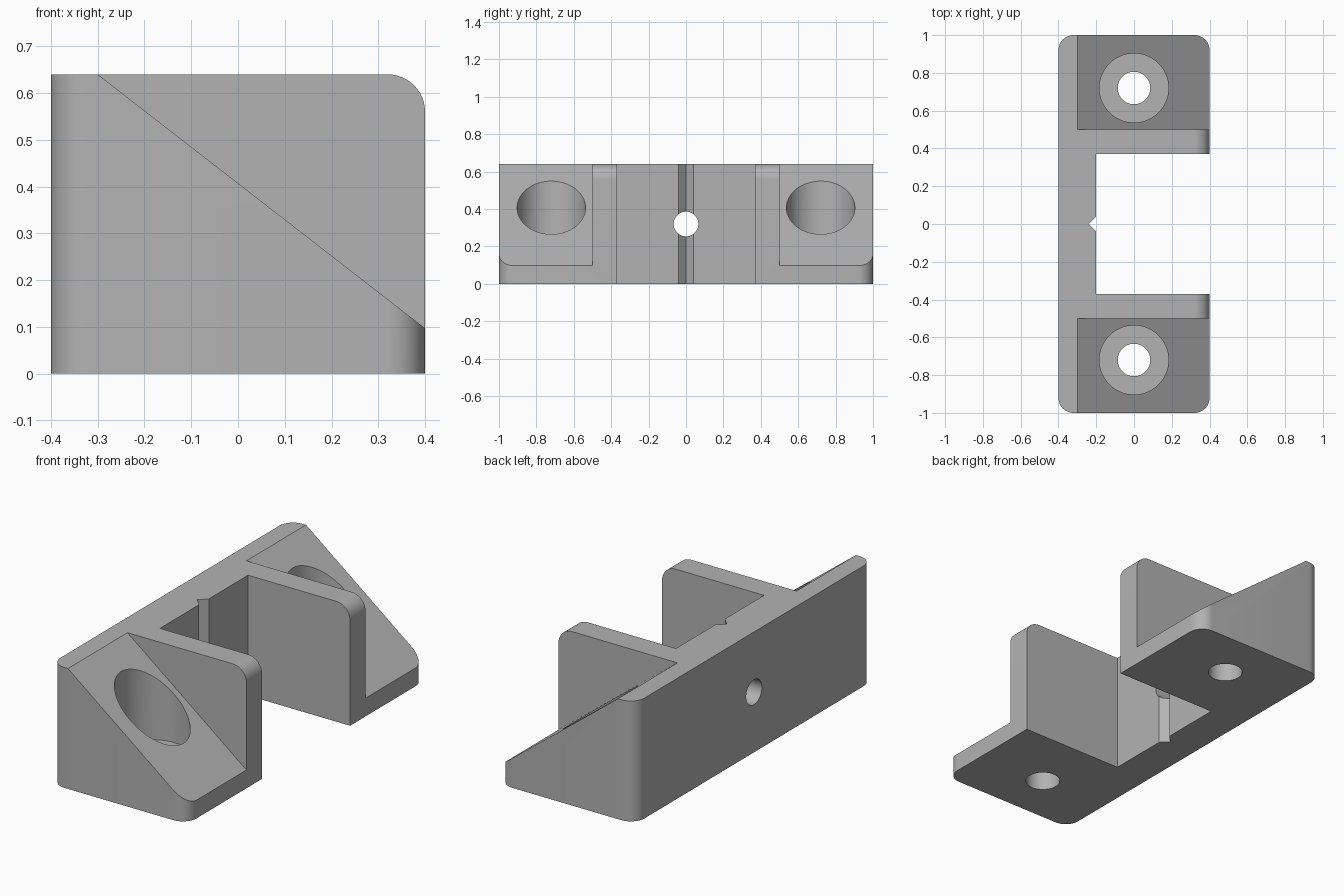
import bpy, bmesh, math
from mathutils import Vector

if "Cube" in bpy.data.objects:
    bpy.data.objects.remove(bpy.data.objects["Cube"])

grey = bpy.data.materials.new("plain grey")
grey.diffuse_color = (0.45, 0.45, 0.45, 1)
grey.use_nodes = True
grey.node_tree.nodes["Principled BSDF"].inputs["Base Color"].default_value = grey.diffuse_color


def arc(cx, cy, r, start, n=12):
    """Quarter circle of profile points, counter-clockwise."""
    return [(cx + r * math.cos(math.radians(start + 90 * i / n)),
             cy + r * math.sin(math.radians(start + 90 * i / n))) for i in range(n + 1)]


def prism(name, pts, axis, lo, hi):
    """Extrude a 2D profile along an axis: x uses (y,z), y uses (x,z), z uses (x,y)."""
    place = {"x": lambda a, b, h: (h, a, b),
             "y": lambda a, b, h: (a, h, b),
             "z": lambda a, b, h: (a, b, h)}[axis]
    bm = bmesh.new()
    face = bm.faces.new([bm.verts.new(place(a, b, lo)) for a, b in pts])
    ext = bmesh.ops.extrude_face_region(bm, geom=[face])
    move = Vector(place(0, 0, hi - lo))
    bmesh.ops.translate(bm, vec=move, verts=[v for v in ext["geom"] if isinstance(v, bmesh.types.BMVert)])
    bmesh.ops.recalc_face_normals(bm, faces=bm.faces)
    mesh = bpy.data.meshes.new(name)
    bm.to_mesh(mesh)
    bm.free()
    mesh.materials.append(grey)
    obj = bpy.data.objects.new(name, mesh)
    bpy.context.collection.objects.link(obj)
    return obj


def circle(a, b, r, n=64):
    return [(a + r * math.cos(2 * math.pi * i / n), b + r * math.sin(2 * math.pi * i / n)) for i in range(n)]


def combine(target, tool, operation="DIFFERENCE"):
    """Apply a boolean and discard its tool."""
    bpy.context.view_layer.objects.active = target
    mod = target.modifiers.new("cut", "BOOLEAN")
    mod.object, mod.operation, mod.solver = tool, operation, "EXACT"
    bpy.ops.object.modifier_apply(modifier=mod.name)
    bpy.data.objects.remove(tool)


H, R = 0.64, 0.08

# Bracket plan: back wall with V groove, two arms, rounded outer corners
plan = (arc(-0.4 + R, -1 + R, R, 180) + arc(0.4 - R, -1 + R, R, 270)
        + [(0.4, -0.37), (-0.2, -0.37), (-0.2, -0.04), (-0.24, 0),
           (-0.2, 0.04), (-0.2, 0.37), (0.4, 0.37)]
        + arc(0.4 - R, 1 - R, R, 0) + arc(-0.4 + R, 1 - R, R, 90))
bracket = prism("mounting_bracket", plan, "z", 0, H)

# Rounded top corner of the upright cheeks
corner = arc(0.4 - R, H - R, R, 0) + [(0.4 - R, H + 0.1), (0.5, H + 0.1), (0.5, H - R)]
corner = [(0.5, H - R)] + arc(0.4 - R, H - R, R, 0) + [(0.4 - R, H + 0.1), (0.5, H + 0.1)]
combine(bracket, prism("corner_cutter", corner, "y", -1.1, 1.1))

# Sloped ears, screw recesses and screw holes
slope = (0.097 - H) / 0.7
ramp = [(-0.3 - 0.1, H - 0.1 * slope), (0.5, 0.097 + 0.1 * slope), (0.5, 0.9), (-0.4, 0.9)]
for side in (-1, 1):
    lo, hi = sorted((side * 0.5, side * 1.1))
    combine(bracket, prism("ramp_cutter", ramp, "y", lo, hi))
    combine(bracket, prism("recess_cutter", circle(0, side * 0.72, 0.183), "z", 0.15, 0.9))
    combine(bracket, prism("screw_cutter", circle(0, side * 0.72, 0.086), "z", -0.1, 0.4))

# Cross hole through the back wall
combine(bracket, prism("cross_hole_cutter", circle(0, 0.32, 0.066), "x", -0.5, 0))

# Smooth curved surfaces, sharp edges elsewhere
bpy.ops.object.select_all(action="DESELECT")
bracket.select_set(True)
bpy.context.view_layer.objects.active = bracket
bpy.ops.object.shade_smooth_by_angle(angle=math.radians(25))
